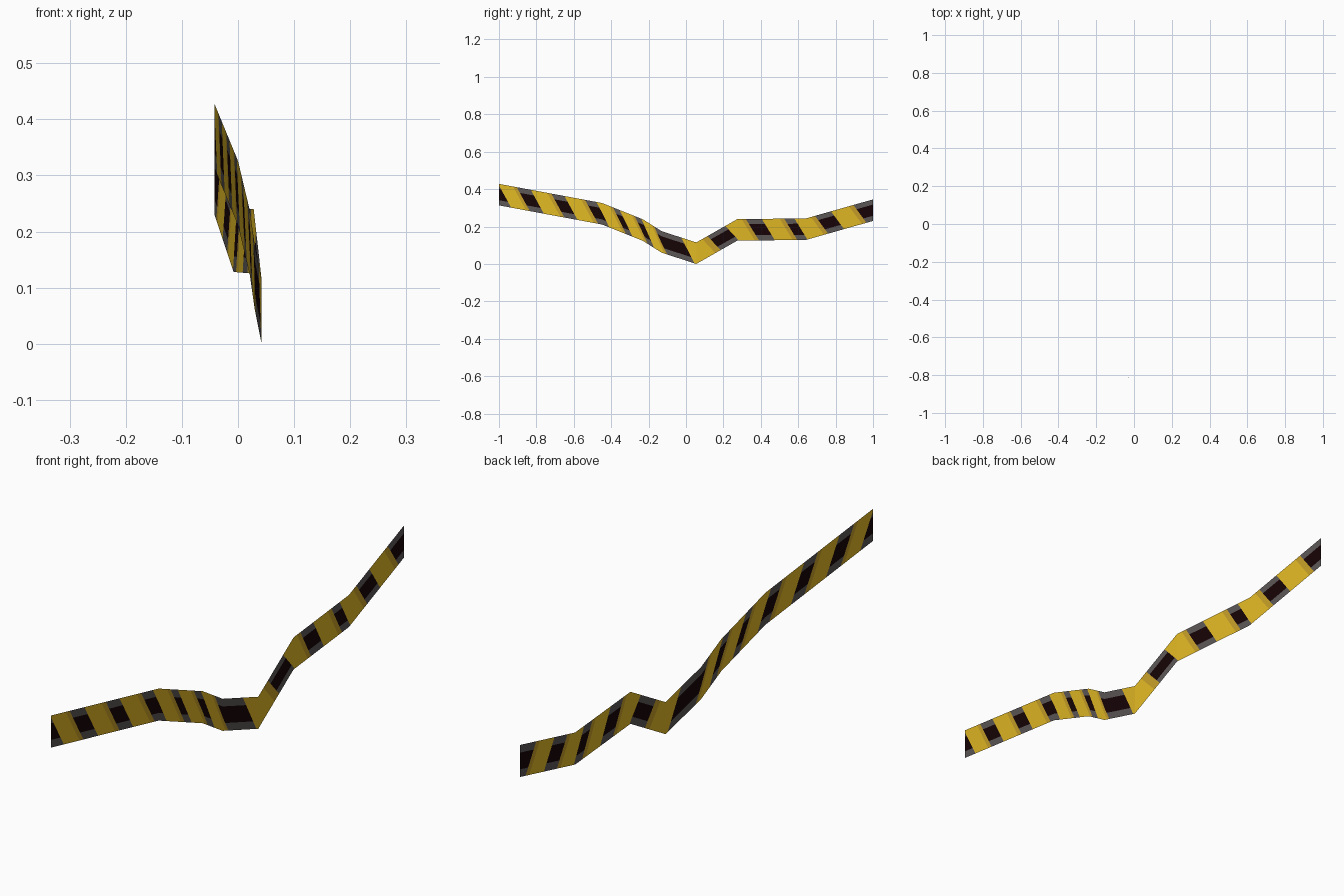
import bpy, bmesh
from mathutils import Vector

if "Cube" in bpy.data.objects:
    bpy.data.objects.remove(bpy.data.objects["Cube"])

H = 0.115       # ribbon height
SLANT = 0.07    # stripe lean, bottom edge to top edge
EDGE = 0.24     # share of the height taken by each grey border
# ribbon bends: y, x, z of the lower edge
PATH = [(-1.0, -0.042, 0.313), (-0.45, 0.0, 0.211), (-0.23, 0.021, 0.123),
        (-0.13, 0.03, 0.06), (0.055, 0.042, 0.0), (0.275, 0.028, 0.125),
        (0.64, -0.008, 0.128), (1.0, -0.042, 0.23)]
# yellow stripes: centre along y, width
STRIPES = [(-0.92, 0.10), (-0.74, 0.11), (-0.56, 0.11), (-0.40, 0.09),
           (-0.28, 0.08), (-0.17, 0.07), (0.08, 0.14), (0.30, 0.11),
           (0.50, 0.12), (0.67, 0.11), (0.87, 0.12)]


def material(name, rgb):
    m = bpy.data.materials.new(name)
    lin = [(c / 255 / 12.92) if c < 11 else ((c / 255 + 0.055) / 1.055) ** 2.4 for c in rgb]
    m.diffuse_color = (*lin, 1)
    m.use_nodes = True
    m.node_tree.nodes["Principled BSDF"].inputs["Base Color"].default_value = m.diffuse_color
    return m


def cut(bm, point, normal):
    bmesh.ops.bisect_plane(bm, geom=bm.verts[:] + bm.edges[:] + bm.faces[:],
                           dist=1e-6, plane_co=point, plane_no=normal)


def bend(y):
    for a, b in zip(PATH, PATH[1:]):
        if y <= b[0] + 1e-6:
            t = (y - a[0]) / (b[0] - a[0])
            return a[1] + (b[1] - a[1]) * t, a[2] + (b[2] - a[2]) * t
    return PATH[-1][1:]


# flat strip, facing +x
bm = bmesh.new()
bm.faces.new([bm.verts.new(p) for p in ((0, -1, 0), (0, 1, 0), (0, 1, H), (0, -1, H))])

# cuts at the bends, border lines and slanted stripe edges
for y, _, _ in PATH[1:-1]:
    cut(bm, (0, y, 0), (0, 1, 0))
for v in (EDGE, 1 - EDGE):
    cut(bm, (0, 0, v * H), (0, 0, 1))
lean = Vector((0, H, SLANT))
for c, w in STRIPES:
    for off in (-w / 2, w * 0.3, w / 2):
        cut(bm, (0, c + off, H / 2), lean)

# colours: yellow stripe with darker trailing side, black centre, grey borders
for f in bm.faces:
    p = f.calc_center_median()
    s = p.y + SLANT * (p.z / H - 0.5)
    border = not EDGE < p.z / H < 1 - EDGE
    f.material_index = 2 if border else 1
    for c, w in STRIPES:
        if abs(s - c) < w / 2:
            f.material_index = 3 if s > c + w * 0.3 else 0

# fold the strip along its path
for v in bm.verts:
    x, z = bend(v.co.y)
    v.co.x = x
    v.co.z += z

me = bpy.data.meshes.new("warning_tape")
bm.to_mesh(me)
bm.free()
for m in (material("yellow", (226, 185, 36)), material("black", (22, 3, 6)),
          material("grey", (92, 87, 86)), material("dark_gold", (198, 158, 40))):
    me.materials.append(m)
bpy.context.collection.objects.link(bpy.data.objects.new("warning_tape", me))
